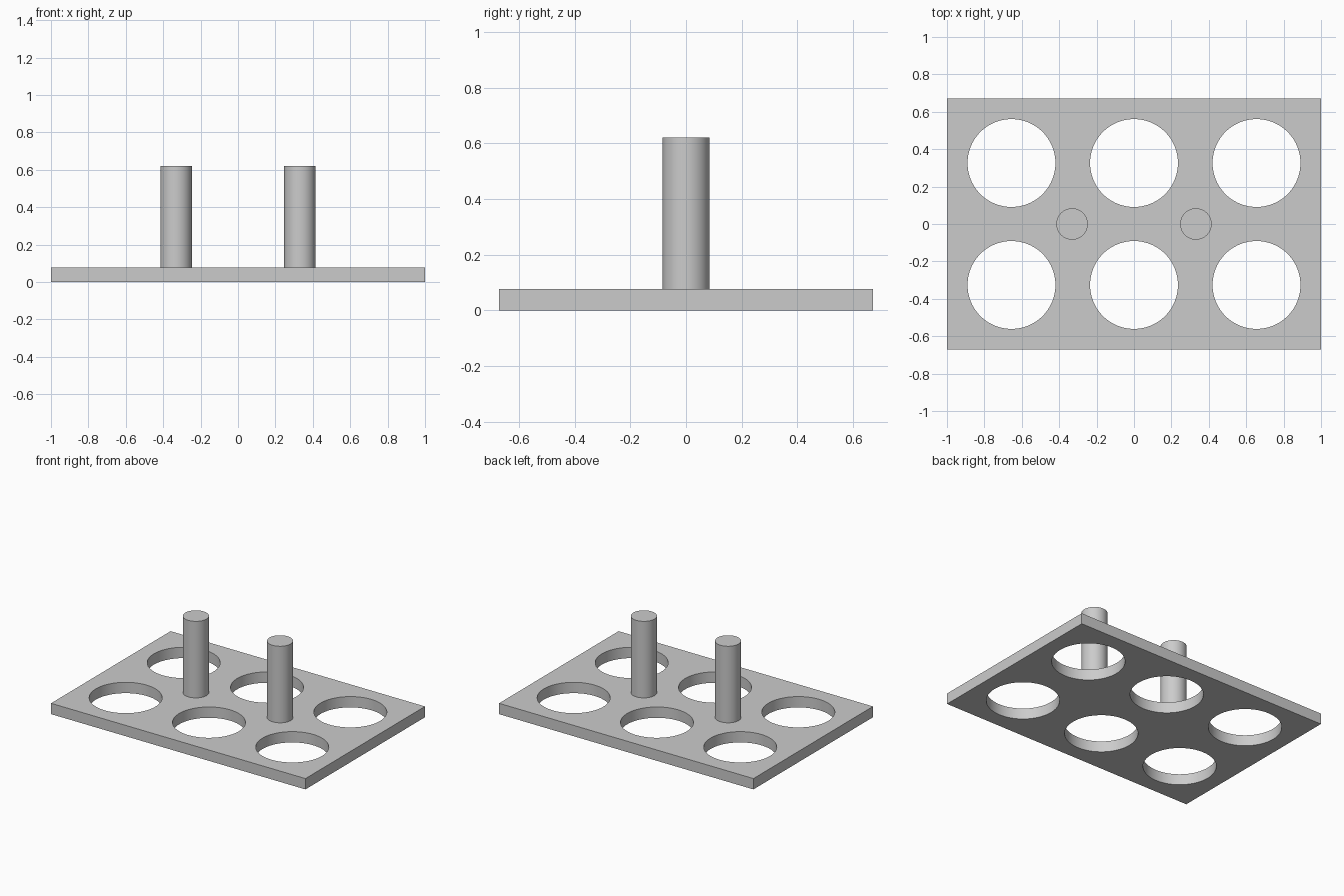
import bpy
import math

if "Cube" in bpy.data.objects:
    bpy.data.objects.remove(bpy.data.objects["Cube"])

PLATE_TOP = 0.077
PEG_TOP = 0.621

grey = bpy.data.materials.new("plain grey")
grey.diffuse_color = (0.6, 0.6, 0.6, 1.0)
grey.use_nodes = True
grey.node_tree.nodes["Principled BSDF"].inputs["Base Color"].default_value = grey.diffuse_color


def cylinder(name, x, y, radius, z0, z1):
    bpy.ops.mesh.primitive_cylinder_add(
        vertices=96, radius=radius, depth=z1 - z0, location=(x, y, (z0 + z1) / 2))
    obj = bpy.context.object
    obj.name = name
    obj.data.materials.append(grey)
    return obj


def smooth(obj):
    bpy.ops.object.select_all(action='DESELECT')
    obj.select_set(True)
    bpy.context.view_layer.objects.active = obj
    bpy.ops.object.shade_smooth_by_angle(angle=math.radians(30))


# Base plate
bpy.ops.mesh.primitive_cube_add(size=1, location=(0, 0, PLATE_TOP / 2))
plate = bpy.context.object
plate.name = "base_plate"
plate.scale = (2.0, 1.342, PLATE_TOP)
bpy.ops.object.transform_apply(location=False, rotation=False, scale=True)
plate.data.materials.append(grey)

# Six round holes in two rows of three
cutters = []
for x in (-0.655, 0, 0.655):
    for y in (-0.326, 0.326):
        cutter = cylinder("hole_cutter", x, y, 0.235, -0.1, PLATE_TOP + 0.1)
        cutter.hide_render = True
        cutters.append(cutter)
        cut = plate.modifiers.new("hole", 'BOOLEAN')
        cut.operation = 'DIFFERENCE'
        cut.solver = 'EXACT'
        cut.object = cutter

bpy.context.view_layer.objects.active = plate
for cut in list(plate.modifiers):
    bpy.ops.object.modifier_apply(modifier=cut.name)
for cutter in cutters:
    bpy.data.objects.remove(cutter)
smooth(plate)

# Two upright pegs between the holes
for name, x in (("left_peg", -0.331), ("right_peg", 0.331)):
    smooth(cylinder(name, x, 0, 0.084, PLATE_TOP - 0.01, PEG_TOP))
